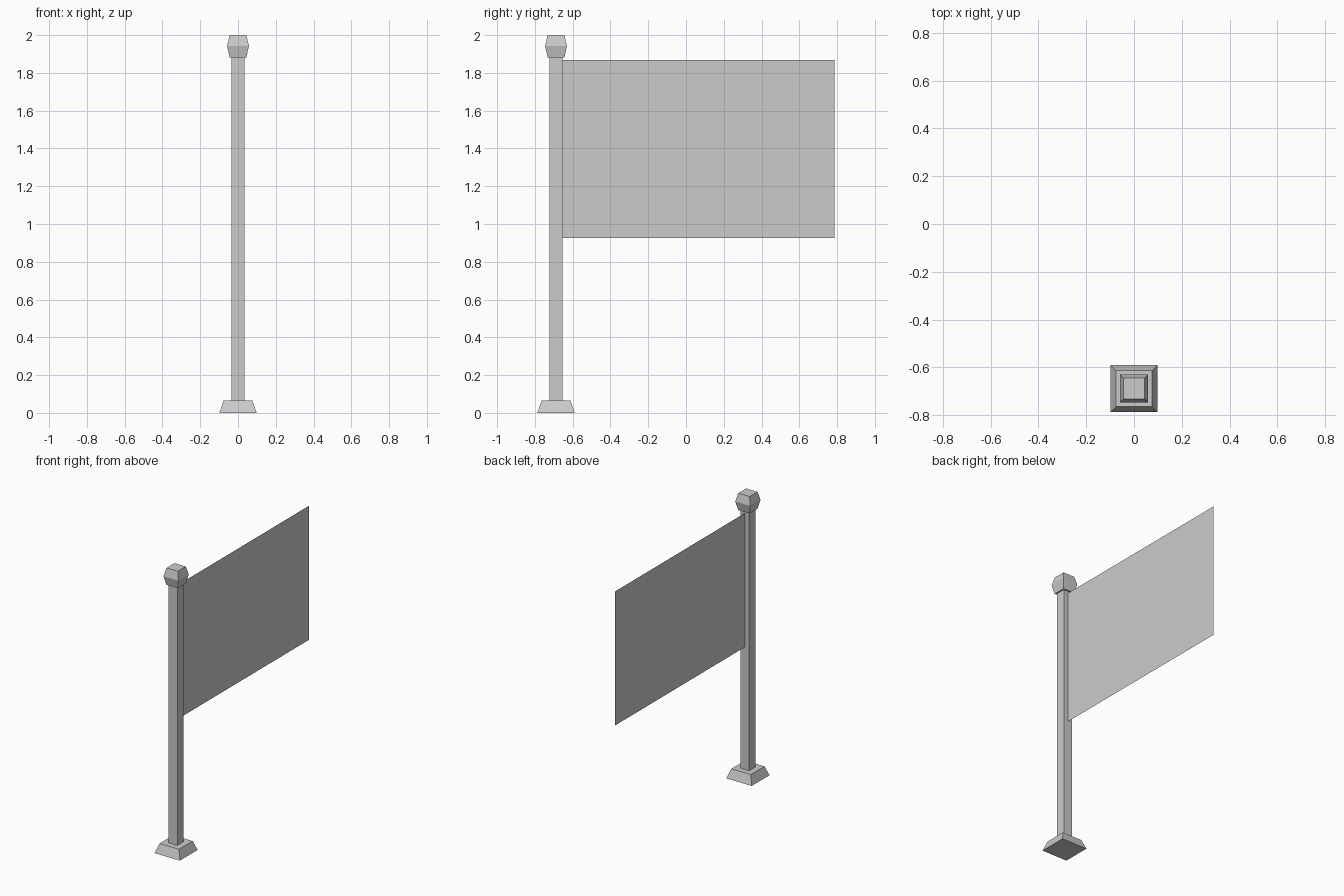
import bpy

if "Cube" in bpy.data.objects:
    bpy.data.objects.remove(bpy.data.objects["Cube"])

POLE_Y = -0.688


def square_loft(name, sections):
    """Stack square sections (z, half width) into a closed solid."""
    verts, faces = [], []
    for z, h in sections:
        verts += [(-h, -h, z), (h, -h, z), (h, h, z), (-h, h, z)]
    for s in range(len(sections) - 1):
        b = 4 * s
        for i in range(4):
            j = (i + 1) % 4
            faces.append((b + i, b + j, b + 4 + j, b + 4 + i))
    top = len(verts) - 4
    faces += [(3, 2, 1, 0), (top, top + 1, top + 2, top + 3)]
    return add_mesh(name, verts, faces, (0, POLE_Y, 0))


def add_mesh(name, verts, faces, location=(0, 0, 0)):
    mesh = bpy.data.meshes.new(name)
    mesh.from_pydata(verts, [], faces)
    obj = bpy.data.objects.new(name, mesh)
    obj.location = location
    bpy.context.collection.objects.link(obj)
    return obj


# Tapered foot, square pole and faceted finial
square_loft("base", [(0, 0.099), (0.065, 0.076)])
square_loft("pole", [(0.065, 0.034), (1.881, 0.034)])
square_loft("finial", [(1.881, 0.044), (1.943, 0.058), (2.0, 0.044)])

# Flat flag, a single sheet fixed to the back of the pole
y0, y1, z0, z1 = POLE_Y + 0.034, 0.787, 0.925, 1.868
add_mesh("flag", [(0, y0, z0), (0, y1, z0), (0, y1, z1), (0, y0, z1)], [(0, 1, 2, 3)])
